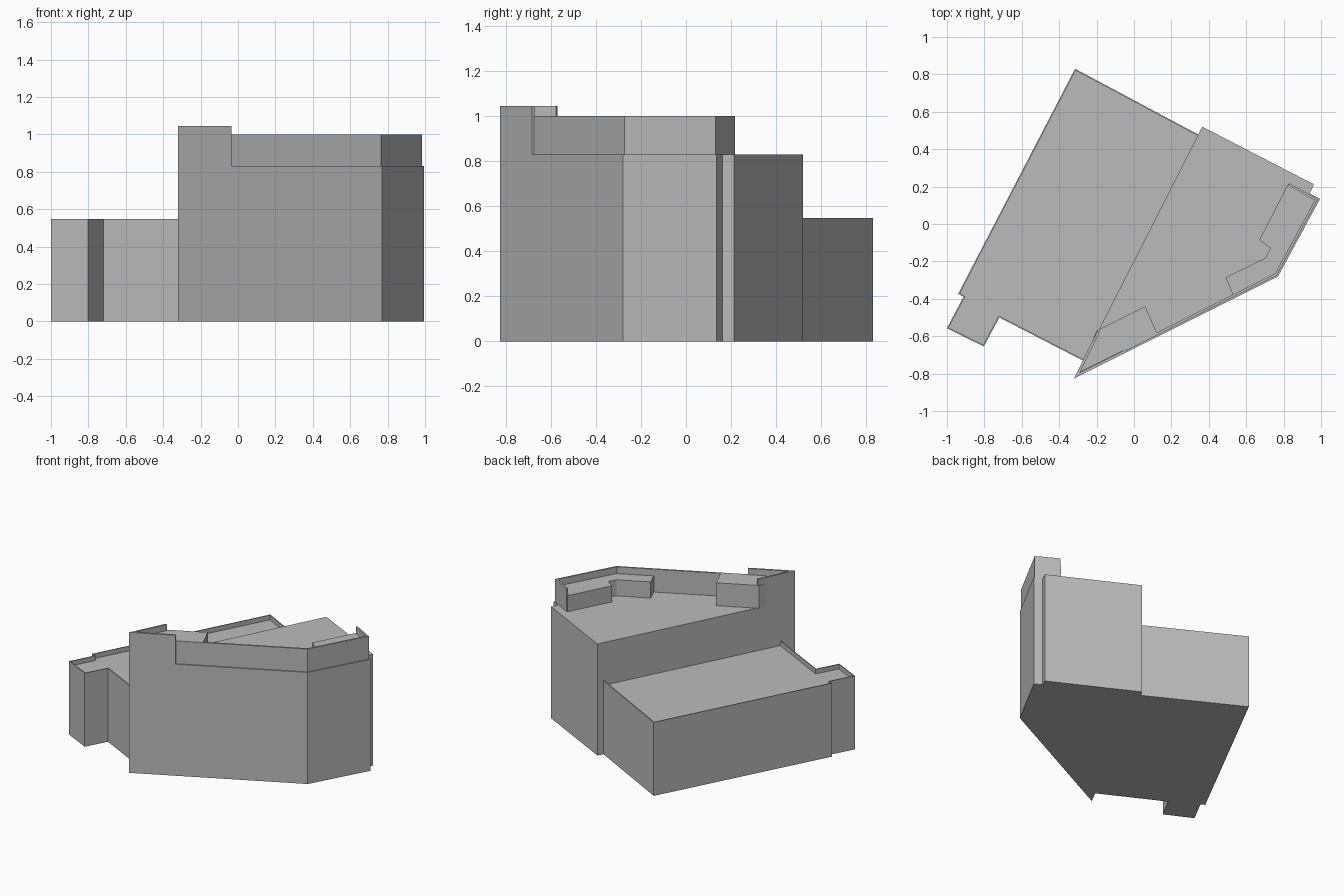
import bpy, bmesh
from mathutils import Vector

old = bpy.data.objects.get("Cube")
if old:
    bpy.data.objects.remove(old, do_unlink=True)

# One plain wall colour
grey = bpy.data.materials.new("light_grey")
grey.use_nodes = True
colour = (0.5, 0.5, 0.5, 1)
grey.diffuse_color = colour
grey.node_tree.nodes["Principled BSDF"].inputs["Base Color"].default_value = colour


def prism(name, outline, bottom, top, rim=0, recess=0):
    """Extrude a plan outline; optionally sink the roof inside a thin rim."""
    bm = bmesh.new()
    base = bm.faces.new([bm.verts.new((x, y, bottom)) for x, y in outline])
    ext = bmesh.ops.extrude_face_region(bm, geom=[base], use_keep_orig=True)["geom"]
    for v in ext:
        if isinstance(v, bmesh.types.BMVert):
            v.co.z = top
    roof = next(f for f in ext if isinstance(f, bmesh.types.BMFace))
    bmesh.ops.recalc_face_normals(bm, faces=bm.faces[:])
    if rim:
        bmesh.ops.inset_region(bm, faces=[roof], thickness=rim)
        inner = bmesh.ops.extrude_face_region(bm, geom=[roof])["geom"]
        for v in inner:
            if isinstance(v, bmesh.types.BMVert):
                v.co.z -= recess
        bmesh.ops.delete(bm, geom=[roof] if roof.is_valid else [], context="FACES")
        bmesh.ops.recalc_face_normals(bm, faces=bm.faces[:])
    mesh = bpy.data.meshes.new(name)
    bm.to_mesh(mesh)
    bm.free()
    mesh.materials.append(grey)
    obj = bpy.data.objects.new(name, mesh)
    bpy.context.collection.objects.link(obj)
    return obj


def offset(path, d):
    """Shift an open path to its left by d, with mitred corners."""
    pts = [Vector(p) for p in path]
    normals = []
    for a, b in zip(pts, pts[1:]):
        t = (b - a).normalized()
        normals.append(Vector((-t.y, t.x)))
    out = []
    for i, p in enumerate(pts):
        n0, n1 = normals[max(i - 1, 0)], normals[min(i, len(normals) - 1)]
        out.append(tuple(p + (n0 + n1) * d / (1 + n0.dot(n1))))
    return out


def wall(name, path, outer, inner, bottom, top):
    return prism(name, offset(path, outer) + offset(path, inner)[::-1], bottom, top)


ROOF, PARAPET, HIGH = 0.83, 1.0, 1.045
FRONT_LEFT, FRONT_RIGHT, BACK_RIGHT = (-0.32, -0.825), (0.77, -0.28), (0.995, 0.135)
STEP = (-0.035, -0.6825)

# Tall block with its small notch at the back
prism("tall_block", [FRONT_LEFT, FRONT_RIGHT, BACK_RIGHT, (0.94, 0.163),
                     (0.962, 0.212), (0.365, 0.52)], 0, ROOF)

# Low wing, tucked slightly into the tall block
prism("low_wing", [(-0.315, 0.83), (-0.94, -0.373), (-0.912, -0.39), (-1.0, -0.557),
                   (-0.803, -0.655), (-0.72, -0.5), (-0.25, -0.742), (0.365, 0.467)],
      0, 0.547, rim=0.01, recess=0.035)

# Parapets
wall("high_parapet", [(-0.195, -0.57), FRONT_LEFT, STEP], 0, 0.014, ROOF, HIGH)
wall("front_parapet", [STEP, FRONT_RIGHT, BACK_RIGHT, (0.835, 0.225)],
     0.008, 0.021, ROOF, PARAPET)

# Rooftop boxes
prism("left_roof_box", [(-0.2, -0.57), (0.06, -0.44), (0.125, -0.588), (-0.29, -0.792)],
      ROOF, PARAPET)
prism("right_roof_box", [(0.825, 0.215), (0.67, -0.085), (0.73, -0.13), (0.7, -0.183),
                         (0.49, -0.285), (0.53, -0.38), (0.765, -0.262), (0.98, 0.133)],
      ROOF, 0.95)
